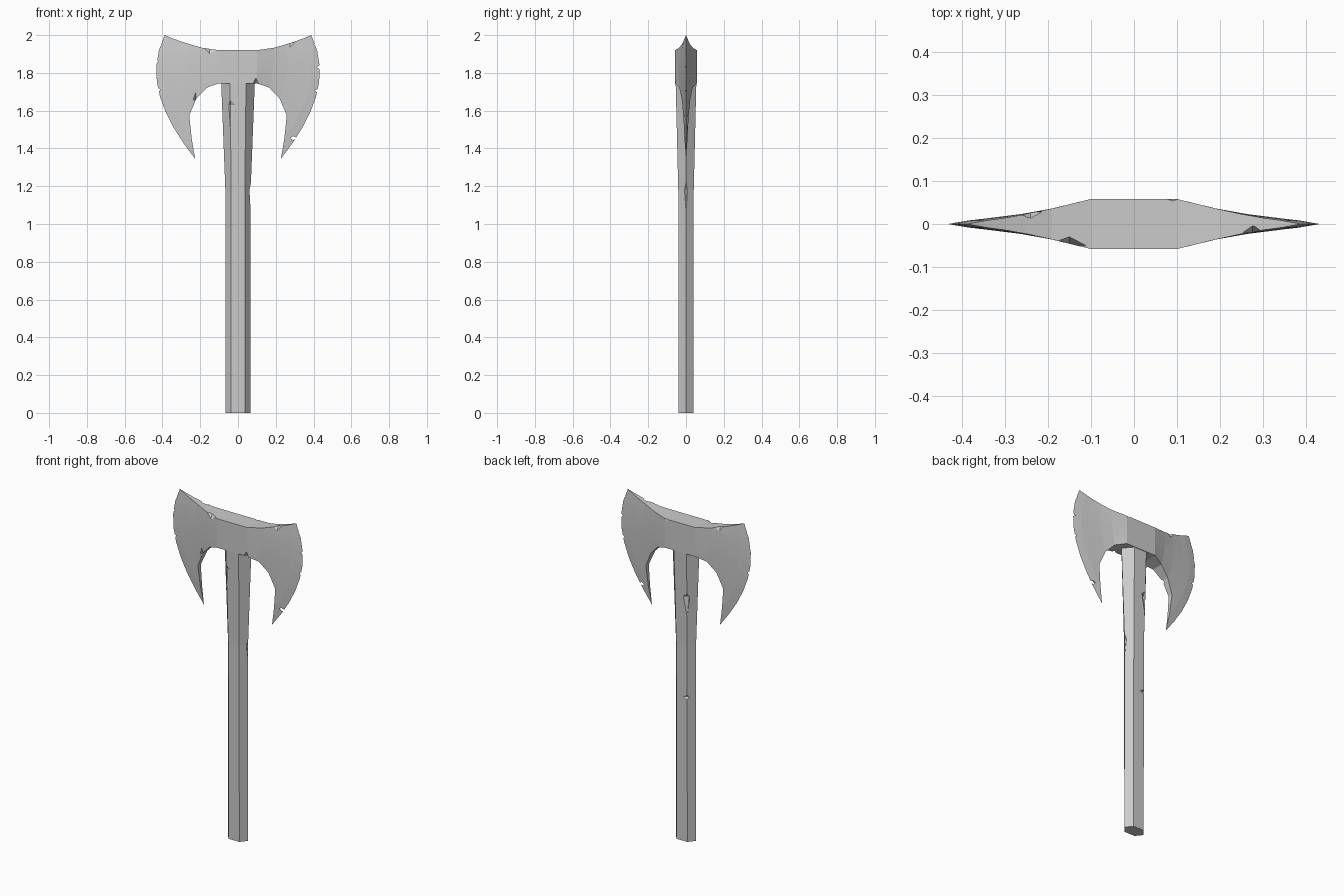
import bpy, bmesh
from mathutils import Vector

cube = bpy.data.objects.get("Cube")
if cube:
    bpy.data.objects.remove(cube, do_unlink=True)

grey = bpy.data.materials.new("plain grey")
grey.use_nodes = True
grey.diffuse_color = (0.6, 0.6, 0.6, 1)
grey.node_tree.nodes["Principled BSDF"].inputs["Base Color"].default_value = (0.6, 0.6, 0.6, 1)


def make_object(name, bm):
    bmesh.ops.recalc_face_normals(bm, faces=bm.faces)
    mesh = bpy.data.meshes.new(name)
    bm.to_mesh(mesh)
    bm.free()
    mesh.materials.append(grey)
    obj = bpy.data.objects.new(name, mesh)
    bpy.context.collection.objects.link(obj)
    return obj


def carve(target, chips):
    """Cut four-sided wedges; each chip is (centre, radii, height above, height below)."""
    bm = bmesh.new()
    for centre, (rx, ry), up, down in chips:
        c = Vector(centre)
        ring = [bm.verts.new(c + Vector(o)) for o in
                ((rx, 0, 0), (0, ry, 0), (-rx, 0, 0), (0, -ry, 0))]
        tips = [bm.verts.new(c + Vector((0, 0, h))) for h in (up, -down)]
        for tip in tips:
            for i in range(4):
                bm.faces.new((ring[i], ring[(i + 1) % 4], tip))
    cutter = make_object("chip_cutter", bm)
    cutter.hide_render = True
    mod = target.modifiers.new("chips", 'BOOLEAN')
    mod.operation, mod.solver, mod.object = 'DIFFERENCE', 'EXACT', cutter
    bpy.context.view_layer.objects.active = target
    bpy.ops.object.modifier_apply(modifier=mod.name)
    bpy.data.objects.remove(cutter, do_unlink=True)


# Handle: six-sided shaft flaring towards the head
bm = bmesh.new()
rings = []
for z, wide, flat, deep in ((0, 0.067, 0.036, 0.039), (1.18, 0.067, 0.036, 0.041),
                            (1.8, 0.091, 0.043, 0.056)):
    outline = ((wide, 0), (flat, deep), (-flat, deep), (-wide, 0), (-flat, -deep), (flat, -deep))
    rings.append([bm.verts.new((x, y, z)) for x, y in outline])
for low, high in zip(rings, rings[1:]):
    for i in range(6):
        j = (i + 1) % 6
        bm.faces.new((low[i], low[j], high[j], high[i]))
bm.faces.new(rings[0])
bm.faces.new(rings[-1])
handle = make_object("handle", bm)
carve(handle, [
    ((0.071, 0, 1.18), (0.014, 0.03), 0.05, 0.16),
    ((-0.041, -0.055, 1.63), (0.034, 0.016), 0.03, 0.22),
    ((-0.04, 0.05, 1.48), (0.026, 0.022), 0.02, 0.16),
    ((-0.036, 0.041, 0.87), (0.024, 0.02), 0.015, 0.015),
])

# Double head: curved columns from the thick middle out to each thin edge
# (top x, top z, bottom x, bottom z, half thickness, outward bulge)
columns = (
    (0.1, 1.92, 0.1, 1.745, 0.058, 0),
    (0.19, 1.933, 0.165, 1.722, 0.036, 0.008),
    (0.25, 1.95, 0.22, 1.665, 0.023, 0.025),
    (0.3, 1.966, 0.258, 1.575, 0.014, 0.052),
    (0.345, 1.982, 0.245, 1.45, 0.008, 0.08),
    (0.388, 2.0, 0.227, 1.345, 0, 0.105),
)
ROWS = 8


def column_points(column, side, face):
    tx, tz, bx, bz, thick, bulge = column
    points = []
    for r in range(ROWS + 1):
        t = r / ROWS
        x = tx + (bx - tx) * t + 4 * t * (1 - t) * bulge * (1.15 - 0.3 * t)
        points.append((side * x, face * thick, tz + (bz - tz) * t))
    return points


bm = bmesh.new()
order = [(c, -1) for c in reversed(columns)] + [(c, 1) for c in columns]
front, back = [[[bm.verts.new(p) for p in column_points(c, s, f)] for c, s in order]
               for f in (-1, 1)]
for sheet in (front, back):
    for a, b in zip(sheet, sheet[1:]):
        for r in range(ROWS):
            bm.faces.new((a[r], b[r], b[r + 1], a[r + 1]))
for i in range(len(order) - 1):
    for r in (0, ROWS):
        bm.faces.new((front[i][r], front[i + 1][r], back[i + 1][r], back[i][r]))
bmesh.ops.remove_doubles(bm, verts=bm.verts, dist=0.0001)
bmesh.ops.dissolve_degenerate(bm, edges=bm.edges, dist=0.0001)
head = make_object("axe_head", bm)

# Nicks along the cutting edges and chips on the head's rims
nicks = [(-0.422, 1.945), (-0.437, 1.86), (-0.425, 1.71), (0.418, 1.95), (0.434, 1.83),
         (0.424, 1.705), (0.292, 1.455)]
carve(head, [((x, 0, z), (0.018, 0.03), 0.012, 0.012) for x, z in nicks] + [
    ((-0.15, -0.05, 1.93), (0.05, 0.022), 0.02, 0.035),
    ((-0.24, 0.028, 1.95), (0.04, 0.016), 0.02, 0.03),
    ((0.275, -0.02, 1.96), (0.035, 0.017), 0.02, 0.025),
    ((0.09, 0.06, 1.925), (0.025, 0.008), 0.02, 0.025),
    ((0.095, -0.06, 1.742), (0.018, 0.02), 0.035, 0.02),
    ((-0.225, -0.027, 1.66), (0.018, 0.016), 0.045, 0.03),
])
